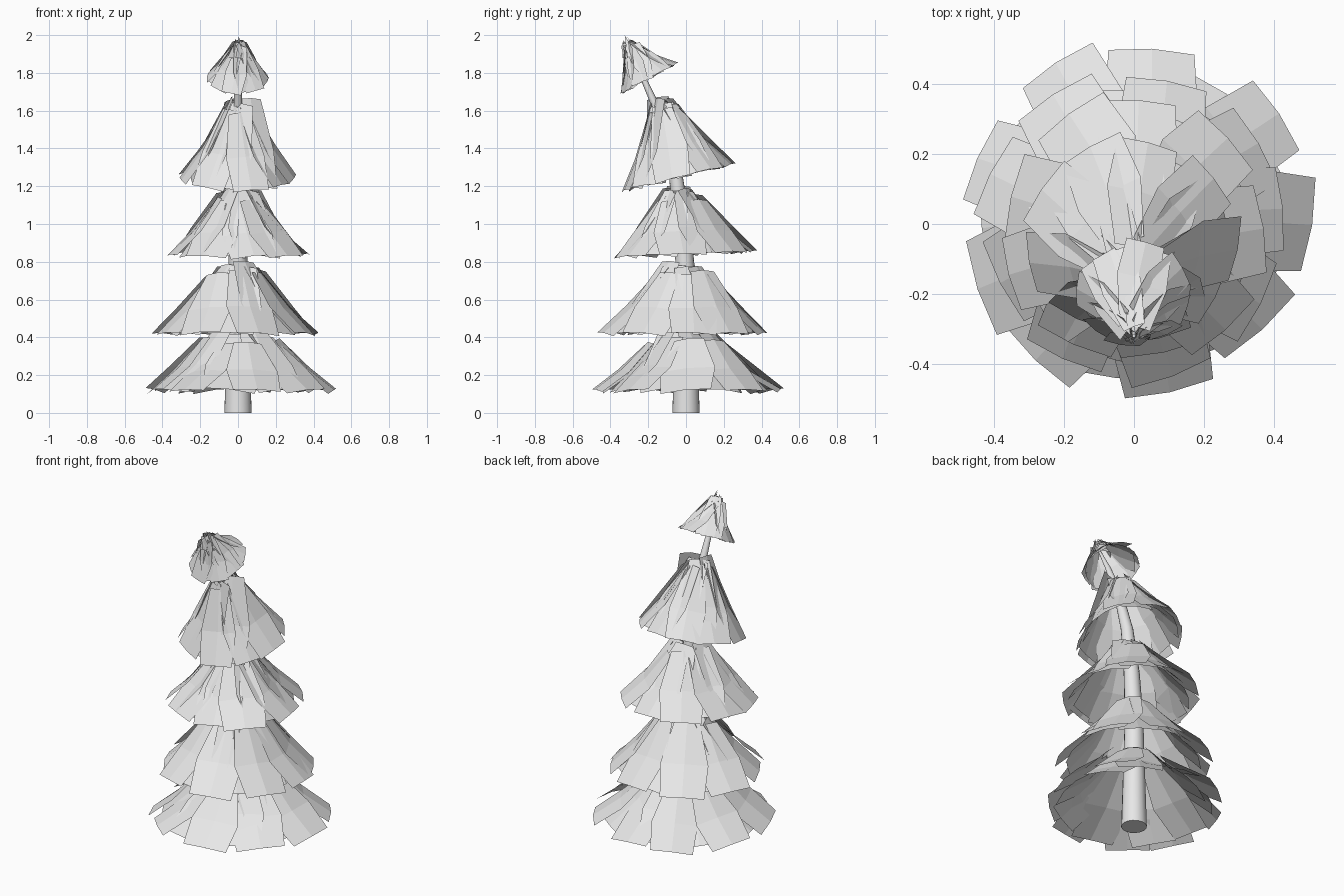
import bpy
import math
import random
from mathutils import Matrix, Vector

random.seed(5)
if "Cube" in bpy.data.objects:
    bpy.data.objects.remove(bpy.data.objects["Cube"], do_unlink=True)

grey = bpy.data.materials.new("light_grey")
grey.use_nodes = True
grey.diffuse_color = (0.8, 0.8, 0.8, 1)
grey.node_tree.nodes["Principled BSDF"].inputs["Base Color"].default_value = (0.8, 0.8, 0.8, 1)


def make_object(name, verts, faces):
    mesh = bpy.data.meshes.new(name)
    mesh.from_pydata(verts, [], faces)
    mesh.materials.append(grey)
    obj = bpy.data.objects.new(name, mesh)
    bpy.context.collection.objects.link(obj)
    return obj


# Trunk: tapered round tube leaning forward near the top
path = [(0, 0, 0.072), (0, 0.35, 0.062), (0, 0.7, 0.052), (-0.02, 1.0, 0.045),
        (-0.06, 1.3, 0.035), (-0.14, 1.58, 0.025), (-0.23, 1.78, 0.016), (-0.32, 1.95, 0.005)]
sides = 16
verts, faces = [], []
for y, z, rad in path:
    for i in range(sides):
        a = math.tau * i / sides
        verts.append((rad * math.cos(a), y + rad * math.sin(a), z))
for k in range(len(path) - 1):
    for i in range(sides):
        j = (i + 1) % sides
        faces.append((k * sides + i, k * sides + j, (k + 1) * sides + j, (k + 1) * sides + i))
faces.append(tuple(reversed(range(sides))))
faces.append(tuple(range((len(path) - 1) * sides, len(path) * sides)))
trunk = make_object("trunk", verts, faces)
for o in bpy.context.selected_objects:
    o.select_set(False)
trunk.select_set(True)
bpy.context.view_layer.objects.active = trunk
bpy.ops.object.shade_smooth_by_angle(angle=math.radians(40))


def bough(radius, height, top_radius, width):
    """Square-ended card: steep near the trunk, folded outwards across the middle."""
    mid = top_radius + (radius - top_radius) * 0.5
    rows = [(top_radius, height, 0.28), (mid, height * 0.42, 0.52), (radius, 0.0, 0.48)]
    return [Vector((r - 0.04 * width * abs(s), s * w * width, z - 0.03 * width * abs(s)))
            for r, z, w in rows for s in (-1, 0, 1)]


card_faces = [(r + c, r + c + 1, r + c + 4, r + c + 3) for r in (0, 3) for c in (0, 1)]

# Tiers: name, base y, base z, lean, radius, height, top radius, card width, cards
tiers = [
    ("lowest_boughs", 0.0, 0.125, 0.0, 0.50, 0.30, 0.16, 0.27, 9),
    ("lower_boughs", 0.0, 0.425, 0.0, 0.43, 0.36, 0.11, 0.25, 9),
    ("middle_boughs", -0.02, 0.845, 0.04, 0.375, 0.34, 0.09, 0.24, 9),
    ("upper_boughs", -0.04, 1.25, 0.24, 0.295, 0.43, 0.055, 0.20, 9),
    ("crown_boughs", -0.20, 1.77, 0.50, 0.165, 0.22, 0.02, 0.12, 8),
]
for name, y, z, lean, radius, height, top_radius, width, count in tiers:
    verts, faces = [], []
    frame = Matrix.Translation((0, y, z)) @ Matrix.Rotation(lean, 4, 'X')
    # Outer ring with low tops, then a narrower ring reaching higher up the trunk
    for ring, (reach_scale, rise, inset) in enumerate(((1.0, 0.87, 1.15), (0.89, 1.0, 0.7))):
        for i in range(count):
            a = math.tau * (i + 0.5 * ring + random.uniform(-0.2, 0.2)) / count
            reach = radius * reach_scale * random.uniform(0.95, 1.05)
            points = bough(reach, height * rise * random.uniform(0.92, 1.06),
                           top_radius * inset * random.uniform(0.8, 1.2),
                           width * random.uniform(0.9, 1.1))
            pivot = Vector((reach * 0.65, 0, height * 0.4))
            turn = (Matrix.Translation(pivot)
                    @ Matrix.Rotation(random.uniform(-0.12, 0.12), 4, 'X')
                    @ Matrix.Rotation(random.uniform(-0.2, 0.2), 4, 'Z')
                    @ Matrix.Translation(-pivot))
            place = frame @ Matrix.Rotation(a, 4, 'Z') @ turn
            n = len(verts)
            faces += [tuple(n + v for v in f) for f in card_faces]
            verts += [place @ p for p in points]
    make_object(name, verts, faces)

# Tip: small slanted spikes closing the crown
verts, faces = [], []
for i in range(5):
    a = math.tau * i / 5
    d = Vector((math.cos(a), math.sin(a), 0))
    side = Vector((-d.y, d.x, 0)) * 0.03
    base = Vector((0, -0.28, 1.88)) + d * 0.05
    n = len(verts)
    verts += [base - side, base + side, Vector((0.012 * d.x, -0.325 + 0.012 * d.y, 2.0 - 0.008 * i))]
    faces.append((n, n + 1, n + 2))
make_object("crown_tip", verts, faces)
